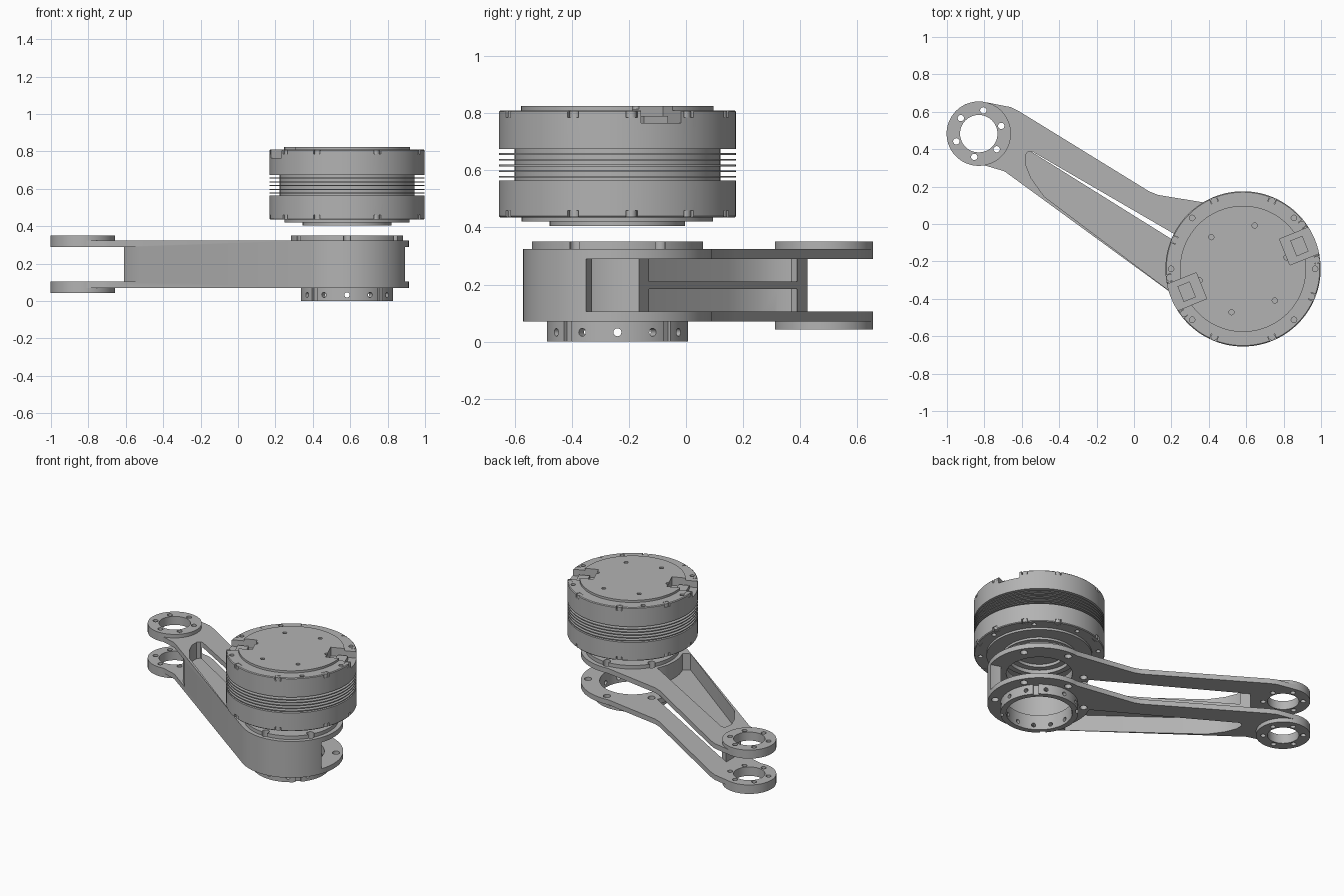
import bpy, bmesh
from math import sin, cos, radians, pi
from mathutils import Matrix, Vector

if "Cube" in bpy.data.objects:
    bpy.data.objects.remove(bpy.data.objects["Cube"])

HUB = Vector((0.583, -0.24, 0))
TIP = Vector((-0.83, 0.483, 0))

metal = bpy.data.materials.new("grey metal")
metal.use_nodes = True
GREY = (0.45, 0.45, 0.45, 1)
metal.diffuse_color = GREY
metal.node_tree.nodes["Principled BSDF"].inputs["Base Color"].default_value = GREY


def make(name, bm):
    bmesh.ops.recalc_face_normals(bm, faces=bm.faces)
    mesh = bpy.data.meshes.new(name)
    bm.to_mesh(mesh)
    bm.free()
    mesh.materials.append(metal)
    obj = bpy.data.objects.new(name, mesh)
    bpy.context.collection.objects.link(obj)
    return obj


def arc(centre, r, a0, a1, n=32):
    angles = [radians(a0 + (a1 - a0) * i / n) for i in range(n + 1)]
    return [(centre.x + r * cos(a), centre.y + r * sin(a)) for a in angles]


def add_prism(bm, outline, z0, z1):
    face = bm.faces.new([bm.verts.new((x, y, z0)) for x, y in outline])
    top = bmesh.ops.extrude_face_region(bm, geom=[face])["geom"]
    verts = [v for v in top if isinstance(v, bmesh.types.BMVert)]
    bmesh.ops.translate(bm, verts=verts, vec=(0, 0, z1 - z0))


def add_cylinder(bm, centre, r, z0, z1, n=16):
    place = Matrix.Translation((centre.x, centre.y, (z0 + z1) / 2))
    bmesh.ops.create_cone(bm, cap_ends=True, segments=n, radius1=r, radius2=r,
                          depth=z1 - z0, matrix=place)


def add_box(bm, angle, r, z, size):
    spin = Matrix.Rotation(radians(angle), 4, "Z")
    place = Matrix.Translation(HUB) @ spin @ Matrix.Translation((r, 0, z))
    bmesh.ops.create_cube(bm, size=1, matrix=place @ Matrix.Diagonal((*size, 1)))


def polar(centre, r, angle):
    return centre + Vector((r * cos(radians(angle)), r * sin(radians(angle)), 0))


def lathe(name, centre, profile, closed=False, steps=96):
    bm = bmesh.new()
    verts = [bm.verts.new((centre.x + r, centre.y, z)) for r, z in profile]
    edges = [bm.edges.new(p) for p in zip(verts, verts[1:])]
    if closed:
        edges.append(bm.edges.new((verts[-1], verts[0])))
    bmesh.ops.spin(bm, geom=verts + edges, cent=centre, axis=(0, 0, 1),
                   angle=2 * pi, steps=steps, use_duplicate=False)
    bmesh.ops.remove_doubles(bm, verts=bm.verts, dist=0.0002)
    return make(name, bm)


def ring(name, centre, r_in, r_out, z0, z1):
    return lathe(name, centre, [(r_in, z0), (r_out, z0), (r_out, z1), (r_in, z1)], True)


def cut(obj, bm):
    cutter = make("cutter", bm)
    cutter.hide_render = True
    mod = obj.modifiers.new("cut", "BOOLEAN")
    mod.operation, mod.solver, mod.object = "DIFFERENCE", "EXACT", cutter
    bpy.context.view_layer.update()
    deps = bpy.context.evaluated_depsgraph_get()
    result = bpy.data.meshes.new_from_object(obj.evaluated_get(deps))
    obj.modifiers.clear()
    obj.data = result
    bpy.data.objects.remove(cutter)


# Arm body: hub, beam and fork in one outline
outline = arc(HUB, 0.33, -126, 97, 64)
outline += [(0.13, 0.155), (0.08, 0.175), (-0.61, 0.60), (-0.66, 0.625)]
outline += arc(TIP, 0.172, 80, 280, 48) + [(-0.72, 0.29), (-0.69, 0.28)]
bm = bmesh.new()
add_prism(bm, outline, 0.07, 0.325)
arm = make("arm", bm)

# Open space between the upper and lower plates
gap = [(-1.2, 1), (1.3, 1), (1.3, -0.355), (0.893, -0.35)]
gap += arc(HUB, 0.26, 340, 163, 48)
gap += [(-0.61, 0.425), (-0.61, 0.27), (-0.58, 0.22), (-0.5, 0.13), (-0.55, 0), (-1.2, 0)]
bm = bmesh.new()
add_prism(bm, gap, 0.105, 0.29)
cut(arm, bm)

# Weight-saving pockets above and below the web
pocket = [(-0.545, 0.388), (-0.565, 0.388), (-0.58, 0.37), (-0.58, 0.32), (-0.55, 0.245),
          (-0.48, 0.147), (0.24, -0.395)] + arc(HUB, 0.325, 203, 154, 12)
bm = bmesh.new()
add_prism(bm, pocket, 0.21, 0.4)
add_prism(bm, pocket, -0.1, 0.185)
cut(arm, bm)

# Fork bosses and hub flanges
upper_boss = ring("upper_fork_boss", TIP, 0.10, 0.172, 0.325, 0.35)
lower_boss = ring("lower_fork_boss", TIP, 0.10, 0.172, 0.042, 0.07)
flange = ring("hub_top_flange", HUB, 0.21, 0.30, 0.325, 0.35)
foot = ring("hub_foot_ring", HUB, 0.21, 0.247, 0, 0.07)


# Bores and bolt holes
def bolt_holes():
    bm = bmesh.new()
    add_cylinder(bm, HUB, 0.21, 0.05, 0.5, 96)
    add_cylinder(bm, TIP, 0.10, -0.1, 0.5, 96)
    for i in range(6):
        add_cylinder(bm, polar(HUB, 0.285, 30 + 60 * i), 0.024, -0.1, 0.5)
        add_cylinder(bm, polar(TIP, 0.127, 19 + 60 * i), 0.017, -0.1, 0.5)
    return bm


for part in (arm, upper_boss, lower_boss, flange):
    cut(part, bolt_holes())

bm = bmesh.new()
for i in range(12):
    turn = Matrix.Translation(HUB) @ Matrix.Rotation(radians(30 * i), 4, "Z")
    place = turn @ Matrix.Translation((0.23, 0, 0.033)) @ Matrix.Rotation(pi / 2, 4, "Y")
    bmesh.ops.create_cone(bm, cap_ends=True, segments=16, radius1=0.014,
                          radius2=0.014, depth=0.1, matrix=place)
for i in range(4):
    add_box(bm, 45 + 90 * i, 0.247, 0.035, (0.03, 0.035, 0.2))
cut(foot, bm)

# Motor housing with a finned waist
profile = [(0, 0.45), (0.16, 0.45), (0.16, 0.43), (0.20, 0.43), (0.20, 0.405), (0.237, 0.405),
           (0.237, 0.42), (0.335, 0.42), (0.335, 0.435), (0.41, 0.435), (0.415, 0.44),
           (0.415, 0.565), (0.36, 0.565)]
for i in range(5):
    z = 0.577 + 0.02 * i
    profile += [(0.36, z - 0.003), (0.415, z - 0.003), (0.415, z + 0.003), (0.36, z + 0.003)]
profile += [(0.36, 0.675), (0.415, 0.675), (0.415, 0.805), (0.41, 0.81), (0.337, 0.81),
            (0.337, 0.825), (0, 0.825)]
motor = lathe("motor_housing", HUB, profile, steps=128)

# Rim notches, connector recesses and screw holes
SCREWS = (7, 37, 67, 113, 157, 187, 217, 247, 293, 338)
bm = bmesh.new()
for a in (22, 202):
    add_box(bm, a, 0.34, 0.815, (0.20, 0.15, 0.10))
cut(motor, bm)
bm = bmesh.new()
for a in SCREWS:
    add_box(bm, a, 0.41, 0.81, (0.05, 0.04, 0.05))
    add_box(bm, a, 0.41, 0.435, (0.05, 0.04, 0.05))
for i in range(8):
    if i not in (0, 4):
        add_cylinder(bm, polar(HUB, 0.385, 90 + 45 * i), 0.015, 0.78, 0.85)
    add_cylinder(bm, polar(HUB, 0.375, 90 + 45 * i), 0.015, 0.40, 0.46)
for i in range(6):
    add_cylinder(bm, polar(HUB, 0.24, 75 + 60 * i), 0.014, 0.815, 0.85)
cut(motor, bm)

# Screw heads in the rim and connectors in the recesses
bm = bmesh.new()
for a in SCREWS:
    add_cylinder(bm, polar(HUB, 0.395, a), 0.019, 0.78, 0.808)
    add_cylinder(bm, polar(HUB, 0.395, a), 0.019, 0.437, 0.465)
screws = make("rim_screws", bm)
bm = bmesh.new()
for a in (22, 202):
    add_box(bm, a, 0.325, 0.775, (0.07, 0.09, 0.03))
make("connectors", bm)

# Smooth round walls, sharp corners
for part in (arm, upper_boss, lower_boss, flange, foot, motor, screws):
    part.data.shade_smooth()
    part.data.set_sharp_from_angle(angle=radians(30))
